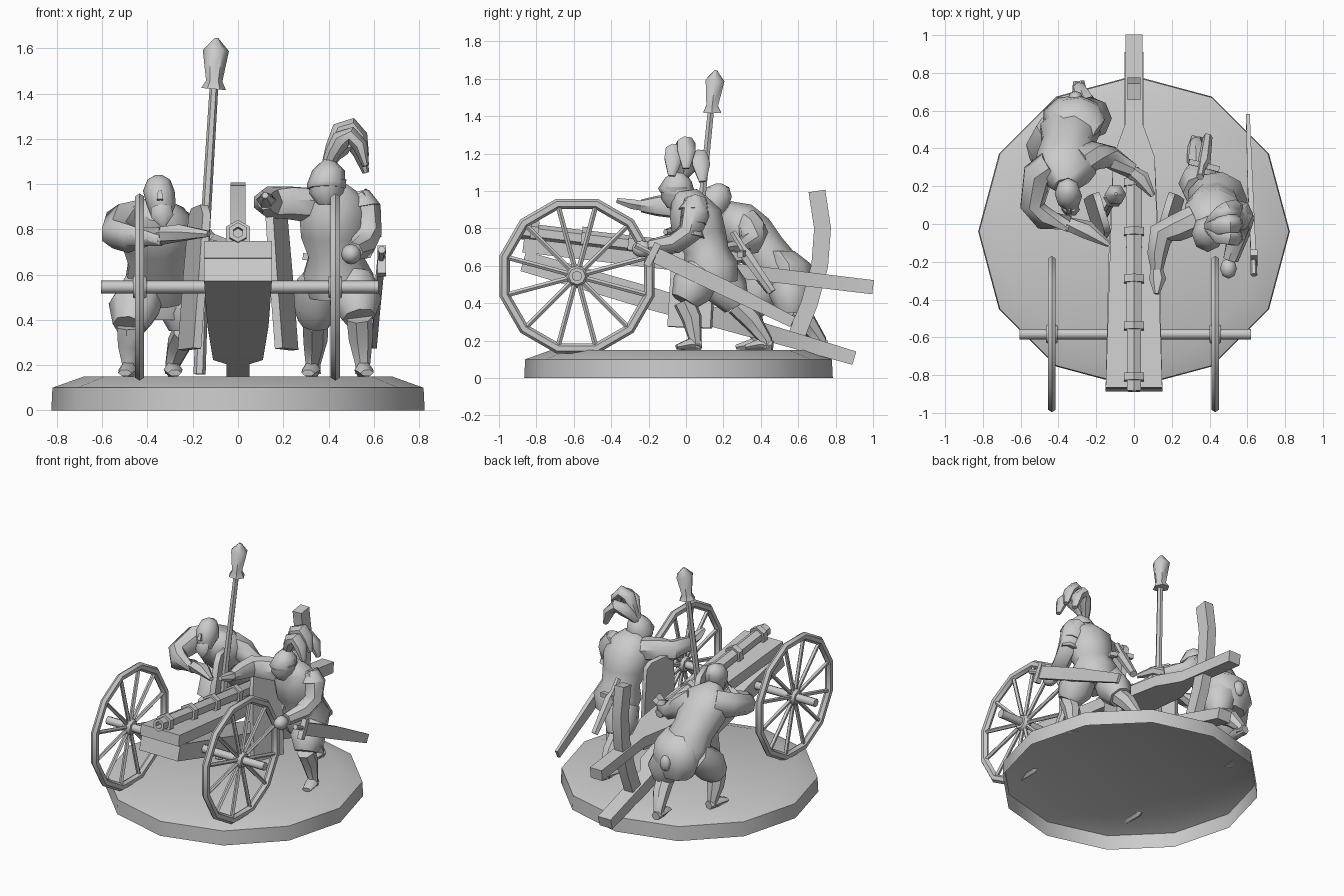
import bpy, bmesh
from math import pi, sin, cos, radians
from mathutils import Vector as V


def sweep(name, rows, sides=7, hint=(1, 0, 0), axis=None, caps=(True, True), turn=None):
    """Skin rings (x, y, z, ra[, rb]); ra lies along hint, rb across it. 4 sides = box section."""
    bm = bmesh.new()
    P = [V(r[:3]) for r in rows]
    turn = (pi / 4 if sides == 4 else 0) if turn is None else turn
    k = 2 ** 0.5 if sides == 4 else 1
    rings = []
    for i, r in enumerate(rows):
        t = V(axis) if axis else P[min(i + 1, len(P) - 1)] - P[max(i - 1, 0)]
        t.normalize()
        h = V(hint) - t * t.dot(V(hint))
        if h.length < 0.3:
            h = V((0.1, 0.3, 1)) - t * t.dot(V((0.1, 0.3, 1)))
        h.normalize()
        b = t.cross(h)
        ra, rb = r[3] * k, r[-1] * k
        rings.append([bm.verts.new(P[i] + h * ra * cos(turn + 2 * pi * j / sides)
                                   + b * rb * sin(turn + 2 * pi * j / sides)) for j in range(sides)])
    for a, c in zip(rings, rings[1:]):
        for j in range(sides):
            n = (j + 1) % sides
            bm.faces.new((a[j], a[n], c[n], c[j]))
    if caps[0]:
        bm.faces.new(rings[0][::-1])
    if caps[1]:
        bm.faces.new(rings[-1])
    bmesh.ops.recalc_face_normals(bm, faces=bm.faces)
    me = bpy.data.meshes.new(name)
    bm.to_mesh(me)
    bm.free()
    ob = bpy.data.objects.new(name, me)
    bpy.context.collection.objects.link(ob)
    return ob


def ball(name, loc, scale, seg=8, rings=6):
    bpy.ops.mesh.primitive_uv_sphere_add(segments=seg, ring_count=rings, location=loc)
    bpy.context.object.name = name
    bpy.context.object.scale = scale


# Round display base, hollow underneath
sweep("base", [(0, -.04, 0, .825), (0, -.04, .1, .82), (0, -.04, .15, .68)], 12,
      axis=(0, 0, 1), caps=(False, True))

# Wheels and axle
WY, WZ = -.583, .545
for x in (-.435, .43):
    bpy.ops.mesh.primitive_torus_add(major_segments=12, minor_segments=6, major_radius=.4, minor_radius=.028,
                                     location=(x, WY, WZ))
    rim = bpy.context.object
    rim.name = "wheel_rim"
    rim.rotation_mode = 'ZYX'
    rim.rotation_euler = (0, radians(90), radians(15))
    rim.scale = (1, 1, .85)
    sweep("wheel_hub", [(x - .03, WY, WZ, .045), (x, WY, WZ, .062), (x + .03, WY, WZ, .045)], 8, axis=(1, 0, 0),
          hint=(0, 1, 0))
    for i in range(12):
        a = pi / 12 + i * pi / 6
        sweep("spoke", [(x, WY + r * cos(a), WZ + r * sin(a), .014) for r in (.04, .39)], 5)
sweep("axle", [(-.605, WY, WZ, .028), (.62, WY, WZ, .028)], 8, hint=(0, 1, 0))


# Gun bed, trail and elevating arc
def gz(y):
    return .785 - .12 * (y + .87)


sweep("gun_bed", [(0, y, gz(y) - .075, w, .038) for y, w in
                  ((-.87, .15), (-.1, .125), (.35, .11), (.53, .045), (1, .045))], 4)
sweep("trail", [(0, y, .625 - .293 * (y + .87), w, h) for y, w, h in
                ((-.87, .15, .055), (-.2, .135, .06), (.34, .11, .05), (.42, .05, .045), (.9, .05, .037))], 4)
sweep("elevating_arc", [(0, .58, .2, .034, .045), (0, .66, .4, .034, .045), (0, .715, .6, .034, .045),
                        (0, .73, .8, .034, .045), (0, .7, 1.0, .034, .045)], 4)

# Barrel with bore and reinforcing bands
sweep("barrel", [(0, y, gz(y), r) for y, r in
                 ((-.6, .022), (-.885, .024), (-.885, .044), (-.6, .044), (.25, .05), (.3, .03))],
      6, axis=(0, 1, -.12), turn=pi / 6, hint=(1, 0, 0))
for y in (-.81, -.54, -.29, -.04, .22):
    sweep("barrel_band", [(0, y + d, gz(y + d), .062) for d in (-.02, .02)], 6, axis=(0, 1, -.12), turn=pi / 6)

# Upright side boards flanking the gun
for s in (-1, 1):
    sweep("side_board", [(s * .215, .02, .27, .12, .018), (s * .19, .04, .6, .12, .018),
                         (s * .17, .06, .86, .11, .018), (s * .17, .065, .9, .07, .018)], 4, hint=(s * .3, 1, 0))

# Sponge staff standing behind the gun
sweep("staff", [(-.17, .03, .16, .027), (-.145, .07, .8, .022), (-.105, .135, 1.45, .019)], 6)
sweep("sponge_head", [(-.108, .14, 1.42, .055), (-.105, .14, 1.455, .036), (-.098, .155, 1.59, .058),
                      (-.095, .16, 1.645, .008)], 6)


# Helpers for the two crew figures
def leg(who, hip, thigh, knee, calf, ankle, toe):
    sweep(who + "_breeches", [(*hip, .10), (*thigh, .115), (*knee, .075)], 8)
    sweep(who + "_leg", [(*knee, .06), (*calf, .056), (*ankle, .034), (ankle[0], ankle[1], .16, .036)], 7)
    h, t = V(ankle), V(toe)
    d = (t - h) * .3
    sweep(who + "_shoe", [(h.x - d.x, h.y - d.y, .175, .03, .03), (h.x + d.x, h.y + d.y, .18, .042, .035),
                          (t.x, t.y, .165, .03, .015)], 6)


# Standing gunner
g = "standing_gunner"
sweep(g + "_torso", [(.44, .15, .5, .13, .13), (.44, .13, .6, .16, .15), (.43, .11, .68, .125, .12),
                     (.42, .07, .77, .15, .145), (.42, .05, .88, .16, .14), (.42, .02, .95, .13, .1),
                     (.41, -.01, 1.0, .07, .07)], 9, axis=(0, -.15, 1))
leg(g, (.51, .1, .57), (.52, .03, .48), (.535, -.01, .41), (.54, .03, .32), (.55, .05, .2), (.57, -.05, 0))
leg(g, (.36, .17, .57), (.35, .22, .47), (.34, .27, .39), (.34, .35, .31), (.33, .43, .2), (.31, .32, 0))
sweep(g + "_far_arm", [(.32, .02, .91, .08), (.22, -.02, .92, .075), (.14, -.05, .92, .07), (.12, -.16, .92, .055),
                       (.12, -.24, .92, .035)], 7)
sweep(g + "_far_hand", [(.12, -.23, .92, .03), (.125, -.29, .93, .045, .03), (.12, -.37, .95, .015)], 6)
sweep(g + "_near_arm", [(.51, .05, .94, .07), (.555, .05, .88, .08), (.57, .02, .78, .065), (.55, -.06, .72, .058),
                        (.51, -.19, .7, .042)], 7)
ball(g + "_near_hand", (.5, -.235, .69), (.045, .055, .045))
for i, (x, z) in enumerate(((.545, .93), (.56, .86), (.575, .79))):   # layered sleeve puffs
    sweep(g + "_sleeve_puff", [(x - .01, .05 - .01 * i, z + .035, .045), (x, .04, z - .035, .085 - .012 * i)], 7,
          axis=(-.2, .1, 1))
sweep(g + "_head", [(.39, -.06, .91, .04), (.39, -.06, .96, .075), (.4, -.05, 1.02, .08)], 8, axis=(0, 0, 1))
sweep(g + "_helmet", [(.39, -.05, .98, .085, .09), (.39, -.05, 1.0, .085, .1), (.4, -.04, 1.06, .072),
                      (.4, -.03, 1.11, .02)], 8, axis=(0, .15, 1))
for dy, dz in ((-.07, -.02), (0, .02), (.08, -.05)):   # feather plume
    sweep(g + "_feather", [(.39, -.02, 1.07, .025, .025), (.42, dy * .4 - .01, 1.15 + dz * .5, .035, .035),
                           (.455, dy * .7 - .01, 1.215 + dz, .05, .045), (.5, dy * .9, 1.235 + dz, .05, .04),
                           (.54, dy, 1.19 + dz, .05, .035), (.565, dy * 1.1, 1.1 + dz, .02, .015)], 7, hint=(0, 1, 0))

# Sword and dagger worn by the standing gunner
sweep("scabbard", [(.632, -.16, .655, .014, .042), (.615, .2, .485, .014, .042), (.603, .57, .3, .01, .03)], 4)
sweep("sword_grip", [(.635, -.27, .71, .018), (.632, -.16, .655, .014)], 6)
sweep("sword_guard", [(.635, -.21, .6, .018), (.635, -.15, .72, .018)], 4)
sweep("dagger", [(.35, .25, .78, .02), (.36, .3, .7, .02), (.37, .32, .66, .035), (.39, .46, .46, .025)], 6)
sweep("dagger_guard", [(.29, .33, .68, .015), (.45, .29, .66, .015)], 4, hint=(0, 1, 0))

# Crouching gunner
c = "crouching_gunner"
sweep(c + "_torso", [(-.34, .53, .5, .13, .11), (-.34, .49, .58, .165, .13), (-.35, .42, .67, .14, .125),
                     (-.36, .34, .76, .16, .14), (-.37, .27, .84, .17, .12), (-.36, .2, .89, .07, .07)], 9)
sweep(c + "_breeches_seat", [(-.31, .5, .68, .11, .08), (-.31, .55, .61, .155, .12), (-.32, .56, .5, .17, .125),
                             (-.32, .56, .4, .11, .09)], 9, axis=(0, 0, 1))
leg(c, (-.27, .56, .54), (-.23, .56, .44), (-.23, .56, .35), (-.26, .65, .29), (-.29, .72, .2), (-.28, .6, 0))
leg(c, (-.42, .5, .54), (-.46, .4, .45), (-.48, .34, .37), (-.48, .36, .29), (-.48, .39, .2), (-.5, .27, 0))
sweep(c + "_outer_arm", [(-.44, .31, .85, .08), (-.51, .26, .83, .085), (-.54, .1, .78, .068), (-.48, .03, .76, .065),
                         (-.34, .0, .77, .045)], 7)
sweep(c + "_outer_hand", [(-.35, 0, .77, .04), (-.25, -.03, .785, .05, .04), (-.13, -.11, .78, .015)], 6)
sweep(c + "_inner_arm", [(-.29, .33, .83, .08), (-.21, .36, .78, .08), (-.12, .35, .72, .062), (-.01, .28, .7, .042)], 7)
sweep(c + "_inner_hand", [(-.02, .28, .7, .035), (.04, .24, .705, .045, .03), (.1, .15, .69, .015)], 6)
sweep(c + "_head", [(-.34, .13, .86, .045), (-.34, .145, .91, .065, .08), (-.35, .16, .97, .07, .085),
                    (-.35, .17, 1.02, .05, .06), (-.35, .175, 1.04, .015)], 8, axis=(0, 0, 1))
sweep(c + "_beard", [(-.34, .09, .9, .045, .03), (-.335, .075, .86, .05, .035), (-.33, .075, .81, .01)], 6)
sweep(c + "_nose", [(-.345, .08, .97, .008), (-.345, .065, .93, .014)], 4)
ball(c + "_pouch", (-.31, .67, .52), (.04, .035, .055))

# Smooth the soft forms, keep the edges
bpy.ops.object.select_all(action='SELECT')
bpy.context.view_layer.objects.active = bpy.context.selected_objects[0]
bpy.ops.object.shade_smooth_by_angle(angle=radians(50))
